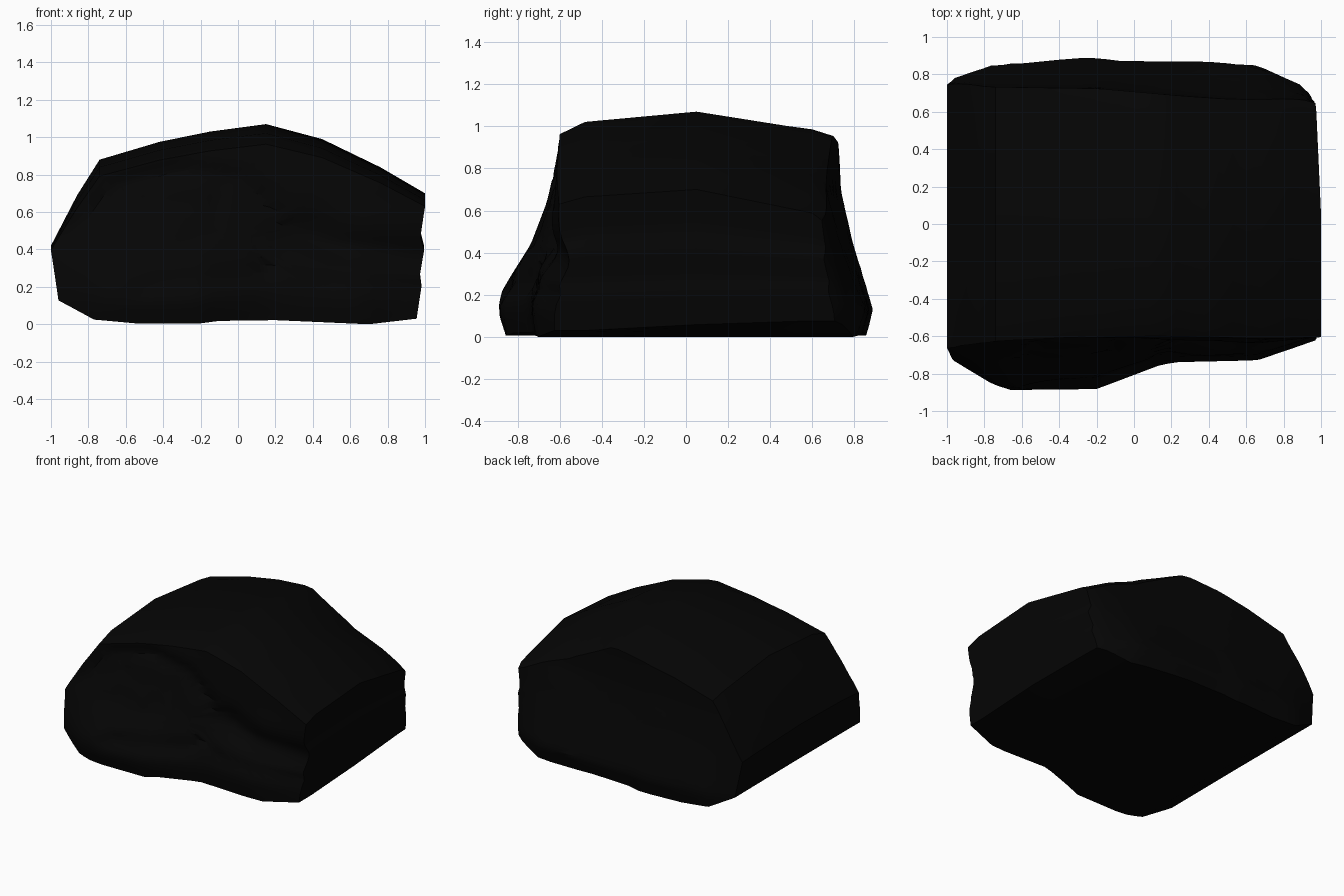
import bpy, bmesh, math
from mathutils import Vector

if "Cube" in bpy.data.objects:
    bpy.data.objects.remove(bpy.data.objects["Cube"])


def lerp_table(table, v):
    """Piecewise linear lookup in a list of (input, output) pairs."""
    if v <= table[0][0]:
        return table[0][1]
    for (a, p), (b, q) in zip(table, table[1:]):
        if v <= b:
            return p + (q - p) * (v - a) / (b - a)
    return table[-1][1]


def line_distance(x, z, path):
    """Distance from a point to a polyline in the front plane."""
    p, best = Vector((x, z)), 9.0
    for a, b in zip(path, path[1:]):
        a, b = Vector(a), Vector(b)
        d = b - a
        t = max(0, min(1, (p - a).dot(d) / d.length_squared))
        best = min(best, (p - a - d * t).length)
    return best


# Cross-section seen from the front
OUTLINE = [(-.96, .13), (-1, .42), (-.86, .69), (-.74, .88), (-.42, .975),
           (-.15, 1.03), (.15, 1.07), (.45, .99), (.76, .84), (1, .70),
           (.975, .5), (.995, .42), (.972, .27), (.98, .2), (.955, .03),
           (.7, .0), (.2, .022), (-.1, .018), (-.2, .005), (-.55, .005), (-.77, .025)]

# How far the front and back feet stick out, across x
FRONT_LOW = [(-1, -.71), (-.75, -.86), (-.65, -.89), (-.2, -.885), (.1, -.77),
             (.18, -.74), (.66, -.73), (.98, -.62)]
BACK_LOW = [(-1, .76), (-.95, .785), (-.76, .85), (-.25, .89), (-.08, .875), (.35, .87),
            (.66, .85), (.9, .74), (.97, .66)]
BACK_TOP = [(-1, .73), (-.2, .725), (.2, .69), (.5, .66), (1, .64)]
# Blend from the upper rim (0) to the foot (1), over z
FRONT_BLEND = [(0, .88), (.1, .99), (.17, 1), (.23, .93), (.44, .48), (.65, .2), (.95, 0)]
BACK_BLEND = [(0, .8), (.13, 1), (.47, .38), (.7, .06), (.9, 0)]

# Creases pressed into the front face: path, depth, width
FOLDS = [([(-.87, .5), (-.65, .74), (-.3, .83), (0, .77), (.2, .6), (.25, .4), (.1, .26), (-.5, .21)], .035, .05),
         ([(.35, .5), (.6, .4), (.97, .36)], .06, .10),
         ([(.3, .52), (.5, .38)], .02, .05),
         ([(-.1, .7), (-.15, .52), (-.3, .4)], .02, .04),
         ([(-.75, .52), (-.5, .68)], .025, .04),
         ([(-.65, .42), (-.5, .52)], .02, .04),
         ([(.3, .24), (.97, .2)], .02, .04)]


def front_y(x, z):
    y = -.60 + lerp_table(FRONT_BLEND, z) * (lerp_table(FRONT_LOW, x) + .60)
    for path, depth, width in FOLDS:
        y += depth * math.exp(-(line_distance(x, z, path) / width) ** 2)
    return y


def back_y(x, z):
    top = lerp_table(BACK_TOP, x)
    return top + lerp_table(BACK_BLEND, z) * (lerp_table(BACK_LOW, x) - top)


def section(left, right=None, inset=0, lift=0, steps=4):
    """Subdivided outline: upper part lowered per side, right wall moved in, right foot lifted."""
    right = right or left
    pts = []
    for a, b in zip(OUTLINE, OUTLINE[1:] + OUTLINE[:1]):
        for i in range(steps):
            t = i / steps
            x, z = a[0] + (b[0] - a[0]) * t, a[1] + (b[1] - a[1]) * t
            s = lerp_table([(.1, left), (.5, right)], x)
            r = lerp_table([(.7, 0), (.95, 1)], x)
            z *= 1 - (1 - s) * min(1, z / .7)
            z += lift * r * max(0, 1 - z / .4)
            pts.append((x - inset * r, z))
    return pts


bm = bmesh.new()


def ring(pts, y_of):
    return [bm.verts.new((x, y_of(x, z), z)) for x, z in pts]


def shrink(pts, k, cx=-.02, cz=.45):
    return [(cx + (x - cx) * k, cz + (z - cz) * k) for x, z in pts]


# Rings from the centre of the front, over the body, to the centre of the back
front, back = section(.9), section(.9, .79, .03, .05)
rings = [ring(shrink(front, k), front_y)
         for k in (.1, .2, .3, .4, .5, .6, .68, .76, .84, .9, .96, 1)]
for y, s, r, inset, lift in ((-.48, .955, .95, 0, 0), (.05, 1, 1, 0, .03), (.6, .93, .84, .025, .05)):
    rings.append(ring(section(s, r, inset, lift), lambda x, z, y=y: y))
rings += [ring(shrink(back, k), back_y) for k in (1, .95, .88, .8, .72, .6, .45, .3, .15)]

for a, b in zip(rings, rings[1:]):
    for i in range(len(a)):
        j = (i + 1) % len(a)
        bm.faces.new((a[i], a[j], b[j], b[i]))
bm.faces.new(rings[0])
bm.faces.new(rings[-1])
bmesh.ops.recalc_face_normals(bm, faces=bm.faces)

mesh = bpy.data.meshes.new("boulder")
bm.to_mesh(mesh)
bm.free()
boulder = bpy.data.objects.new("boulder", mesh)
bpy.context.collection.objects.link(boulder)

# Near-black stone
mat = bpy.data.materials.new("black_stone")
mat.diffuse_color = (.0015, .0015, .0015, 1)
mat.use_nodes = True
mat.node_tree.nodes["Principled BSDF"].inputs["Base Color"].default_value = mat.diffuse_color
mesh.materials.append(mat)

bpy.context.view_layer.objects.active = boulder
boulder.select_set(True)
bpy.ops.object.shade_smooth_by_angle(angle=math.radians(30))
